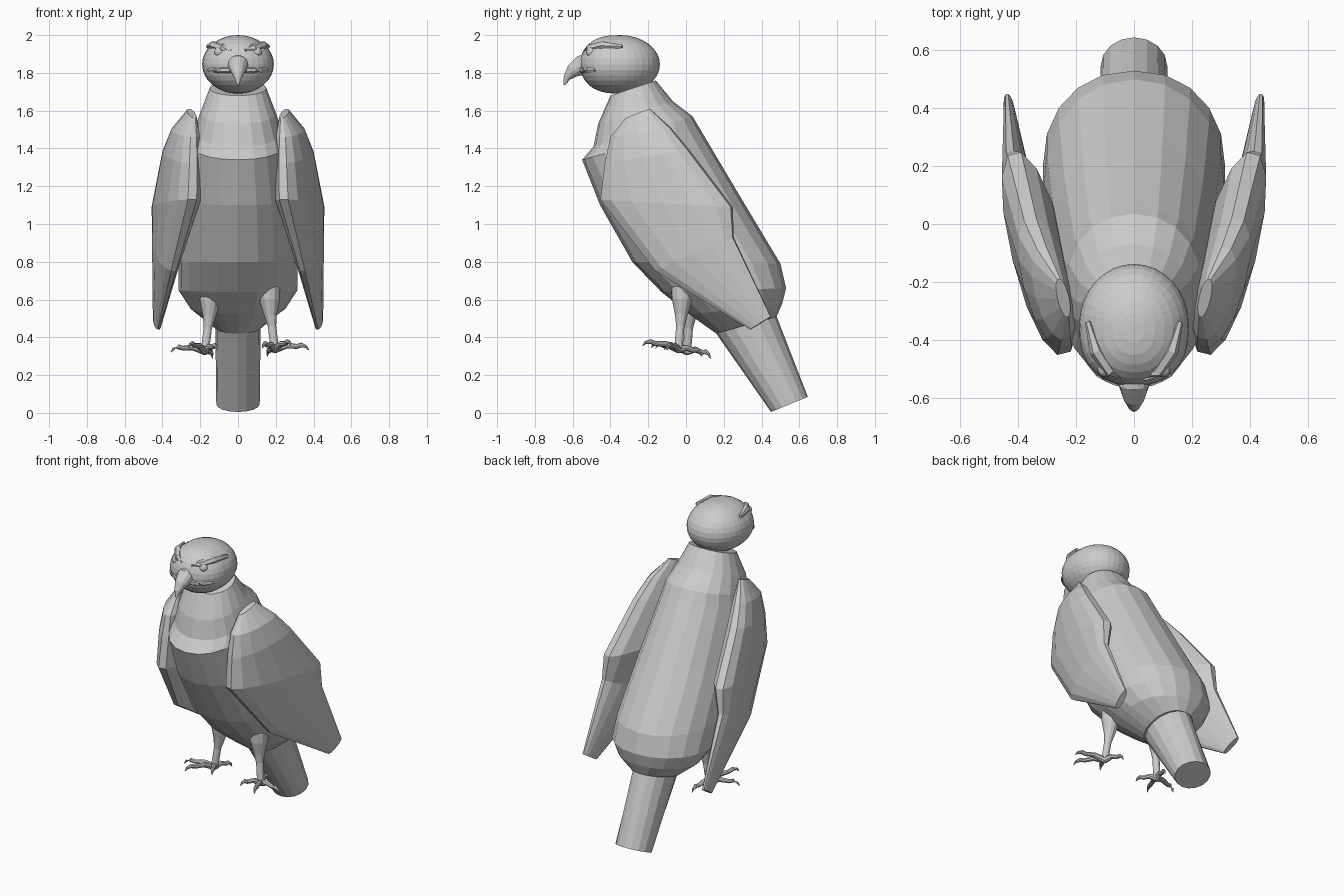
import bpy, bmesh, math
from mathutils import Vector as V

if "Cube" in bpy.data.objects:
    bpy.data.objects.remove(bpy.data.objects["Cube"])


def loft(name, rings, n, power=1.0):
    """Skin elliptical rings (centre, axis u, axis v) into a closed flat-shaded mesh."""
    bm = bmesh.new()
    prev = None
    for i, (c, u, v, *fp) in enumerate(rings):
        ring = []
        for k in range(n):
            a = 2 * math.pi * k / n
            ca, sa = math.cos(a), math.sin(a)
            # An optional front power makes the -v half more keel-like
            q = fp[0] if fp and sa < 0 else power
            ca = math.copysign(abs(ca) ** power, ca)
            sa = math.copysign(abs(sa) ** q, sa)
            ring.append(bm.verts.new(c + u * ca + v * sa))
        if prev:
            for k in range(n):
                j = (k + 1) % n
                bm.faces.new((prev[k], prev[j], ring[j], ring[k]))
        if i in (0, len(rings) - 1):
            bm.faces.new(ring)
        prev = ring
    bmesh.ops.recalc_face_normals(bm, faces=bm.faces)
    me = bpy.data.meshes.new(name)
    bm.to_mesh(me)
    bm.free()
    ob = bpy.data.objects.new(name, me)
    bpy.context.collection.objects.link(ob)
    return ob


def profile_loft(name, rows, n, power=1.0):
    """Rows: back (y, z), front (y, z), half width, optional front power."""
    rings = []
    for by, bz, fy, fz, w, *fp in rows:
        b, f = V((0, by, bz)), V((0, fy, fz))
        rings.append(((b + f) / 2, V((w, 0, 0)), (b - f) / 2, *fp))
    return loft(name, rings, n, power)


def tube(name, pts, radii, n=10):
    pts = [V(p) for p in pts]
    rings = []
    for i, p in enumerate(pts):
        d = (pts[min(i + 1, len(pts) - 1)] - pts[max(i - 1, 0)]).normalized()
        ref = V((1, 0, 0)) if abs(d.x) < 0.8 else V((0, 0, 1))
        v = d.cross(ref).normalized()
        u = v.cross(d).normalized()
        rings.append((p, u * radii[i], v * radii[i]))
    return loft(name, rings, n)


# Body with neck, crop edge and keeled belly
profile_loft("body", [
    (-.16, 1.76, -.40, 1.68, .15),
    (-.07, 1.65, -.465, 1.53, .20),
    (.035, 1.57, -.49, 1.41, .235),
    (.07, 1.51, -.55, 1.34, .25),
    (.29, 1.14, -.455, 1.10, .29, 1.05),
    (.50, .79, -.285, .80, .315, 1.15),
    (.53, .66, -.13, .64, .315, 1.4),
    (.51, .58, .02, .52, .25, 1.3),
    (.48, .51, .16, .42, .13)], 20, .92)

# Tail
profile_loft("tail", [
    (.45, .60, .08, .52, .12),
    (.48, .51, .16, .42, .12),
    (.645, .085, .45, .005, .115)], 16)

# Head: a sphere with a blunter face
HC, HR, BLUNT = V((0, -.35, 1.845)), V((.19, .212, .155)), .75
bpy.ops.mesh.primitive_uv_sphere_add(segments=32, ring_count=16, radius=1, location=HC)
head = bpy.context.object
head.name = "head"
head.scale = HR
for vert in head.data.vertices:
    if vert.co.y < 0:
        vert.co.y = -abs(vert.co.y) ** BLUNT


def on_head(x, z, lift=0.0):
    t = max(0, 1 - (x / HR.x) ** 2 - ((z - HC.z) / HR.z) ** 2)
    return V((x, HC.y - HR.y * t ** (BLUNT / 2) - lift, z))


# Hooked beak
tube("beak", [(0, -.48, 1.85), (0, -.555, 1.84), (0, -.60, 1.81),
              (0, -.63, 1.775), (0, -.645, 1.735)], [.055, .054, .038, .02, .005], 14)

for s, side in ((1, "right"), (-1, "left")):
    # Brow, eye and mouth edge
    tube(side + "_brow", [on_head(s * .035, 1.915, -.01), on_head(s * .08, 1.93, -.006),
                          on_head(s * .13, 1.945, -.004), on_head(s * .16, 1.94, -.012)],
         [.012, .022, .024, .010], 6)
    bpy.ops.mesh.primitive_uv_sphere_add(segments=16, ring_count=8, radius=.026,
                                         location=on_head(s * .10, 1.91, -.016))
    bpy.context.object.name = side + "_eye"
    tube(side + "_mouth", [on_head(s * x, 1.815, -.006) for x in (.02, .06, .09, .12, .155)],
         [.017, .017, .016, .015, .010], 6)

    # Folded wing: front edge, back edge, half thickness
    rings = []
    for f, b, t in [((.23, -.32, 1.56), (.26, -.19, 1.61), .02),
                    ((.235, -.40, 1.46), (.32, -.08, 1.51), .065),
                    ((.235, -.43, 1.32), (.36, .02, 1.39), .085),
                    ((.24, -.455, 1.13), (.415, .25, 1.09), .095),
                    ((.34, -.165, .75), (.43, .255, .93), .055),
                    ((.42, .34, .44), (.44, .45, .51), .018)]:
        f, b = V(f), V(b)
        chord = (b - f) / 2
        nrm = V((chord.y, -chord.x, 0)).normalized() * t
        c, flip = (f + b) / 2, V((s, 1, 1))
        rings.append((c * flip, nrm * flip, chord * flip))
    loft(side + "_wing", rings, 14, .92)

    # Leg and toes; the left foot stands slightly further back
    off = V((0, 0, 0)) if s > 0 else V((.02, .045, -.01))
    place = lambda x, y, z: V((x * s, y, z)) + off
    tube(side + "_leg", [place(.165, -.015, .73), place(.165, -.02, .705), place(.165, -.02, .66),
                         place(.167, -.02, .60), place(.172, -.025, .52),
                         place(.18, -.03, .46), place(.195, -.04, .335)],
         [.015, .042, .057, .055, .034, .022, .022], 12)
    for i, (dx, dy) in enumerate([(.18, -.06), (.085, -.19), (-.065, -.12), (-.04, .125)]):
        pts = []
        for t, dz in ((0, 0), (.35, .018), (.65, .010), (.78, .016), (.92, .006), (1, -.014)):
            y = dy * t
            pts.append(place(.195 + dx * t, -.04 + y, .335 - .18 * y + dz))
        tube(f"{side}_toe_{i + 1}", pts, [.020, .016, .013, .013, .008, .002], 8)
